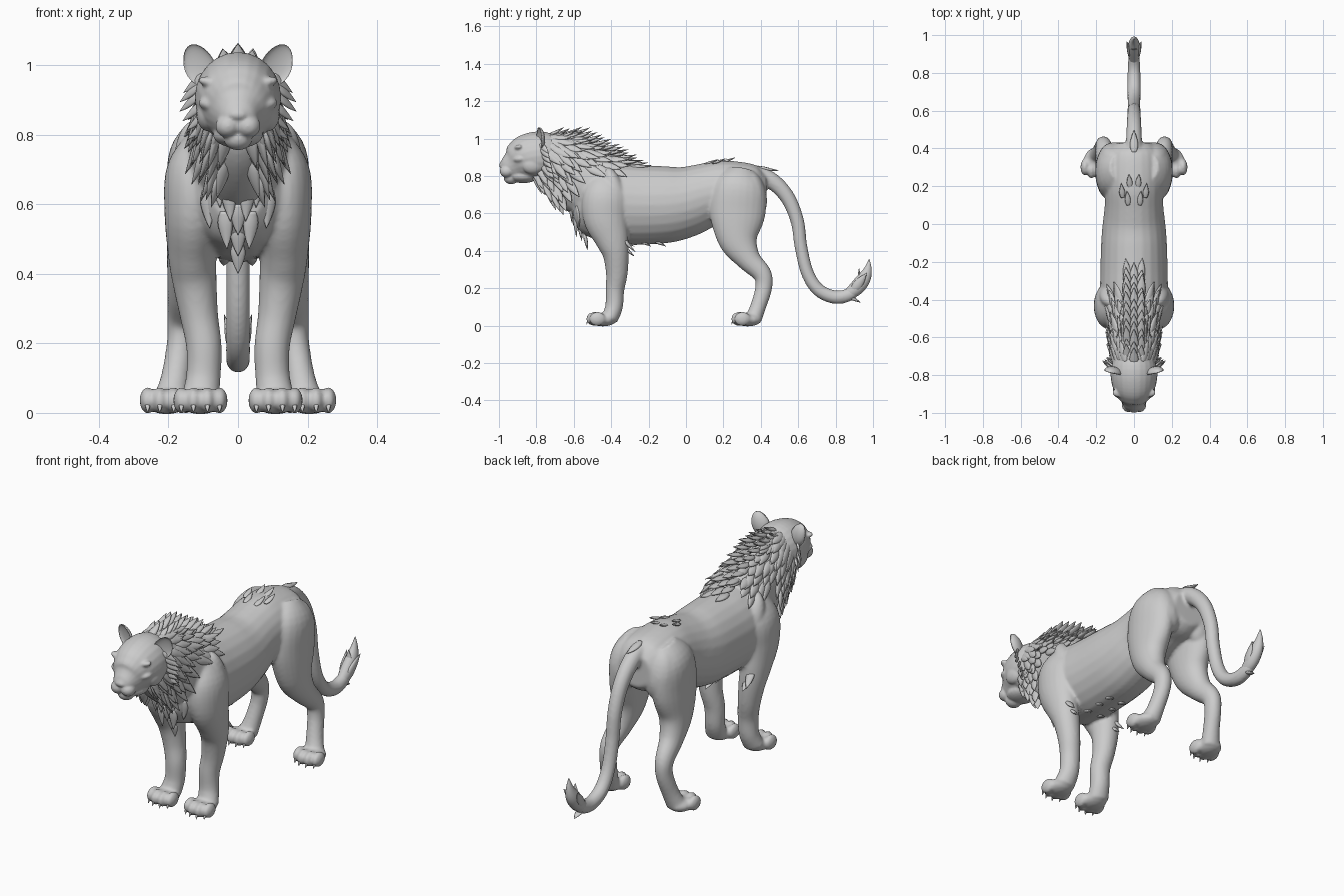
import bpy, bmesh, math, random
from mathutils import Vector, Matrix

random.seed(4)
if "Cube" in bpy.data.objects:
    bpy.data.objects.remove(bpy.data.objects["Cube"])

mat = bpy.data.materials.new("stone grey")
mat.use_nodes = True
GREY = (0.6, 0.6, 0.6, 1)
mat.diffuse_color = GREY
mat.node_tree.nodes["Principled BSDF"].inputs["Base Color"].default_value = GREY
X, Y, Z = Vector((1, 0, 0)), Vector((0, 1, 0)), Vector((0, 0, 1))


def spline(rings, sub):
    """Smooth interpolation through rings of (x, y, z, half width, half depth)."""
    r = [Vector(p) for p in rings]
    r = [r[0]] + r + [r[-1]]
    out = []
    for a, b, c, d in zip(r, r[1:], r[2:], r[3:]):
        for k in range(sub):
            t = k / sub
            out.append(0.5 * (2 * b + (c - a) * t + (2 * a - 5 * b + 4 * c - d) * t**2
                              + (3 * b - a - 3 * c + d) * t**3))
    return out + [r[-1]]


def loft(bm, rings, side=X, seg=24, sub=5):
    pts = spline(rings, sub)
    centres = [Vector(p[:3]) for p in pts]
    loops = []
    for i, p in enumerate(pts):
        t = (centres[min(i + 1, len(pts) - 1)] - centres[max(i - 1, 0)]).normalized()
        u = (side - t * side.dot(t)).normalized()
        v = t.cross(u)
        loops.append([bm.verts.new(centres[i] + u * p[3] * math.cos(a) + v * p[4] * math.sin(a))
                      for a in (math.tau * k / seg for k in range(seg))])
    for a, b in zip(loops, loops[1:]):
        for k in range(seg):
            bm.faces.new((a[k - 1], a[k], b[k], b[k - 1]))
    bm.faces.new(loops[0][::-1])
    bm.faces.new(loops[-1])


def ball(bm, centre, size, tilt=0, axis='Y'):
    m = Matrix.Translation(centre) @ Matrix.Rotation(tilt, 4, axis) @ Matrix.Diagonal((*size, 1))
    return bmesh.ops.create_uvsphere(bm, u_segments=20, v_segments=14, radius=1, matrix=m)["verts"]


def lock(bm, base, d, n, length, width, curl=0.15):
    """Pointed lock of fur growing along d, lying flat against normal n."""
    b, d, n = Vector(base), Vector(d).normalized(), Vector(n)
    n = (n - d * n.dot(d)).normalized()
    rings = []
    for f, w in ((0, .6), (.3, 1), (.65, .7), (1, .02)):
        c = b + d * length * f + n * curl * length * f * f
        rings.append((*c, width * w, width * w * .45))
    loft(bm, rings, d.cross(n), 8, 3)


def mirror_x(bm):
    g = bmesh.ops.duplicate(bm, geom=bm.verts[:] + bm.edges[:] + bm.faces[:])["geom"]
    for v in g:
        if isinstance(v, bmesh.types.BMVert):
            v.co.x *= -1


def finish(name, bm, voxel=0, smooth=0):
    bmesh.ops.recalc_face_normals(bm, faces=bm.faces)
    me = bpy.data.meshes.new(name)
    bm.to_mesh(me)
    bm.free()
    me.materials.append(mat)
    me.shade_smooth()
    ob = bpy.data.objects.new(name, me)
    bpy.context.collection.objects.link(ob)
    if voxel:
        m = ob.modifiers.new("merge", 'REMESH')
        m.mode, m.voxel_size, m.use_smooth_shade = 'VOXEL', voxel, True
        s = ob.modifiers.new("soften", 'SMOOTH')
        s.factor, s.iterations = 0.5, smooth
    return ob


# Legs, shoulders and haunches on one side, then mirrored
bm = bmesh.new()
loft(bm, [(.10, -.42, .80, .04, .07), (.125, -.43, .70, .08, .12), (.13, -.43, .58, .082, .12),
          (.132, -.395, .46, .07, .09), (.125, -.375, .38, .064, .07), (.112, -.37, .28, .055, .058),
          (.098, -.38, .19, .051, .05), (.10, -.385, .1, .05, .047), (.11, -.41, .035, .055, .045)])
loft(bm, [(.08, .30, .83, .05, .07), (.11, .285, .74, .088, .14), (.125, .275, .60, .08, .15),
          (.135, .28, .46, .07, .108), (.148, .335, .355, .056, .066), (.16, .408, .275, .044, .05),
          (.165, .415, .2, .04, .045), (.18, .385, .1, .042, .042), (.195, .36, .035, .05, .045)])
for px, py in ((.108, -.535), (.205, .24)):
    ball(bm, (px, py + .09, .032), (.062, .075, .036))
    for k, dx in enumerate((-.055, -.02, .02, .055)):
        back = .016 if k in (0, 3) else 0
        ball(bm, (px + dx, py + .045 + back, .036), (.0235, .045, .038))
ball(bm, (.125, -.375, .72), (.06, .05, .13), .35, 'X')   # shoulder blade
ball(bm, (.1, .36, .70), (.085, .07, .13), .2, 'X')       # rump muscle
mirror_x(bm)

# Torso, neck and tail
loft(bm, [(0, -.6, .65, .08, .10), (0, -.54, .65, .14, .17), (0, -.45, .655, .178, .205),
          (0, -.35, .65, .18, .213), (0, -.25, .645, .178, .213), (0, -.1, .648, .174, .205),
          (0, 0, .663, .166, .19), (0, .1, .694, .155, .173), (0, .2, .715, .155, .17),
          (0, .3, .725, .155, .15), (0, .38, .72, .14, .13), (0, .43, .72, .09, .09)])
NECK = [(0, -.44, .73, .16, .19), (0, -.53, .77, .14, .19), (0, -.63, .83, .122, .175),
        (0, -.71, .89, .112, .145), (0, -.77, .92, .1, .12)]
loft(bm, NECK)
loft(bm, [(0, .34, .82, .045, .045), (0, .45, .78, .042, .045), (0, .54, .69, .038, .04),
          (0, .595, .56, .035, .036), (0, .615, .42, .034, .034), (0, .65, .28, .034, .034),
          (0, .71, .19, .035, .035), (0, .80, .152, .034, .036), (0, .88, .17, .03, .034),
          (0, .93, .22, .02, .025)])
finish("body", bm, .008, 6)

# Head with muzzle, brows, lids and nose
bm = bmesh.new()
loft(bm, [(0, -.69, .90, .10, .11), (0, -.77, .908, .123, .13), (0, -.84, .898, .119, .128),
          (0, -.89, .877, .1, .112), (0, -.93, .858, .072, .086), (0, -.97, .848, .05, .05),
          (0, -.988, .845, .03, .03)])
ball(bm, (0, -.915, .905), (.035, .07, .03), .5, 'X')
ball(bm, (0, -.98, .857), (.03, .02, .017), -.3, 'X')
ball(bm, (0, -.935, .79), (.042, .04, .034))
ball(bm, (0, -.87, .80), (.072, .08, .038))
for s in (1, -1):
    ball(bm, (s * .029, -.958, .826), (.036, .038, .034), s * .25)
    ball(bm, (s * .066, -.893, .948), (.05, .026, .017), s * -.22)
    ball(bm, (s * .062, -.90, .918), (.034, .02, .0125), s * -.2)
    ball(bm, (s * .072, -.885, .885), (.042, .04, .022), s * -.25)
    ball(bm, (s * .085, -.82, .86), (.035, .06, .05))
finish("head", bm, .0055, 3)

# Cupped ears: the front half of each ball is folded inward
for s, name in ((1, "left_ear"), (-1, "right_ear")):
    bm = bmesh.new()
    verts = ball(bm, (0, 0, 0), (.046, .03, .064))
    for v in verts:
        v.co.y *= -.45 if v.co.y < 0 else 1
        v.co.x *= 1 - 2 * v.co.z if v.co.z > 0 else 1
    m = Matrix.Translation((s * .112, -.785, 1.0)) @ Matrix.Rotation(s * .42, 4, 'Y') \
        @ Matrix.Rotation(s * .3, 4, 'Z')
    bm.transform(m)
    finish(name, bm)

# Mane: rows of locks around the neck, swept back and down
bm = bmesh.new()
neck = spline(NECK, 3)
for row, p in enumerate(neck[1:]):
    j = row / (len(neck) - 2)
    for a in range(16, 150, 19):
        if a > 70 and j < .4:
            continue
        ang = math.radians(a + random.uniform(-6, 6) + (row % 2) * 9)
        n = Vector((math.sin(ang), -.5 * math.cos(ang), math.cos(ang)))
        u = Vector((0, .4, .9))
        base = Vector(p[:3]) + X * p[3] * math.sin(ang) * .97 + u * p[4] * math.cos(ang) * .95
        d = Vector((.12, .75 - .0035 * a, -.006 * a))
        lock(bm, base, d, n, random.uniform(.1, .14), .024, .12)
for k in range(6):                                        # cheek ruff
    lock(bm, (.105 + .012 * math.sin(k), -.78 + .006 * k, .97 - .027 * k),
         (.45, .5, -.5), (1, -.3, 0), .085, .016, .1)
for x, z, y in ((.03, .66, -.625), (.06, .70, -.62), (.04, .58, -.60), (.09, .64, -.585)):
    lock(bm, (x, y, z), (-.1, .25, -1), (.2, -1, 0), .11, .022, .12)
lock(bm, (.15, -.335, .47), (.1, .5, -.8), (.2, 1, .2), .1, .022)   # elbow fur
lock(bm, (.135, -.325, .42), (0, .6, -.8), (0, 1, .2), .07, .018)
for y in (-.34, -.25, -.17):                              # belly fur
    lock(bm, (.035, y, .45), (.1, 1, -.25), (0, 0, -1), .07, .018)
for y, x in ((.1, .03), (.14, .06), (.19, .02)):          # hip fur
    lock(bm, (x, y, .865 + .1 * (y - .1)), (.1, 1, .22), Z, .08, .016, .12)
mirror_x(bm)
for k in range(11):                                       # crest along the back of the neck
    t = k / 10
    y = -.76 + .44 * t
    z = 1.005 - .13 * max(0, t - .3) / .7 + .012 * math.sin(t * 4)
    for x in (-.03, 0, .03):
        lock(bm, (x, y + abs(x) * .6, z - abs(x) * .5), (x * 4, 1, .38 - .45 * t), Z,
             random.uniform(.1, .13), .024, .12)
for z in (.60, .54, .49):                                 # breast centre
    lock(bm, (0, -.61 + (.6 - z) * .6, z), (0, .3, -1), -Y, .09, .022, .1)
lock(bm, (0, .38, .85), (0, 1, -.3), Z, .12, .022, .12)   # above the tail
finish("fur_locks", bm)

# Tail tuft
bm = bmesh.new()
loft(bm, [(0, .86, .16, .025, .028), (0, .91, .2, .033, .04), (0, .95, .25, .03, .038),
          (0, .972, .3, .018, .022), (0, .98, .355, .002, .002)], sub=4, seg=14)
lock(bm, (0, .87, .15), (0, 1, -.25), -Z, .07, .02)
lock(bm, (0, .92, .21), (0, .15, 1), -Y, .1, .02, .1)
for s in (1, -1):
    lock(bm, (s * .02, .89, .18), (s * .1, .6, .8), (s, 0, 0), .13, .026, .05)
finish("tail_tuft", bm)

# Claws
bm = bmesh.new()
for px, py in ((.108, -.535), (.205, .24)):
    for k, dx in enumerate((-.055, -.02, .02, .055)):
        back = .016 if k in (0, 3) else 0
        lock(bm, (px + dx, py + back + .012, .03), (0, -.45, -1), -Y, .03, .007, -.1)
mirror_x(bm)
finish("claws", bm)
